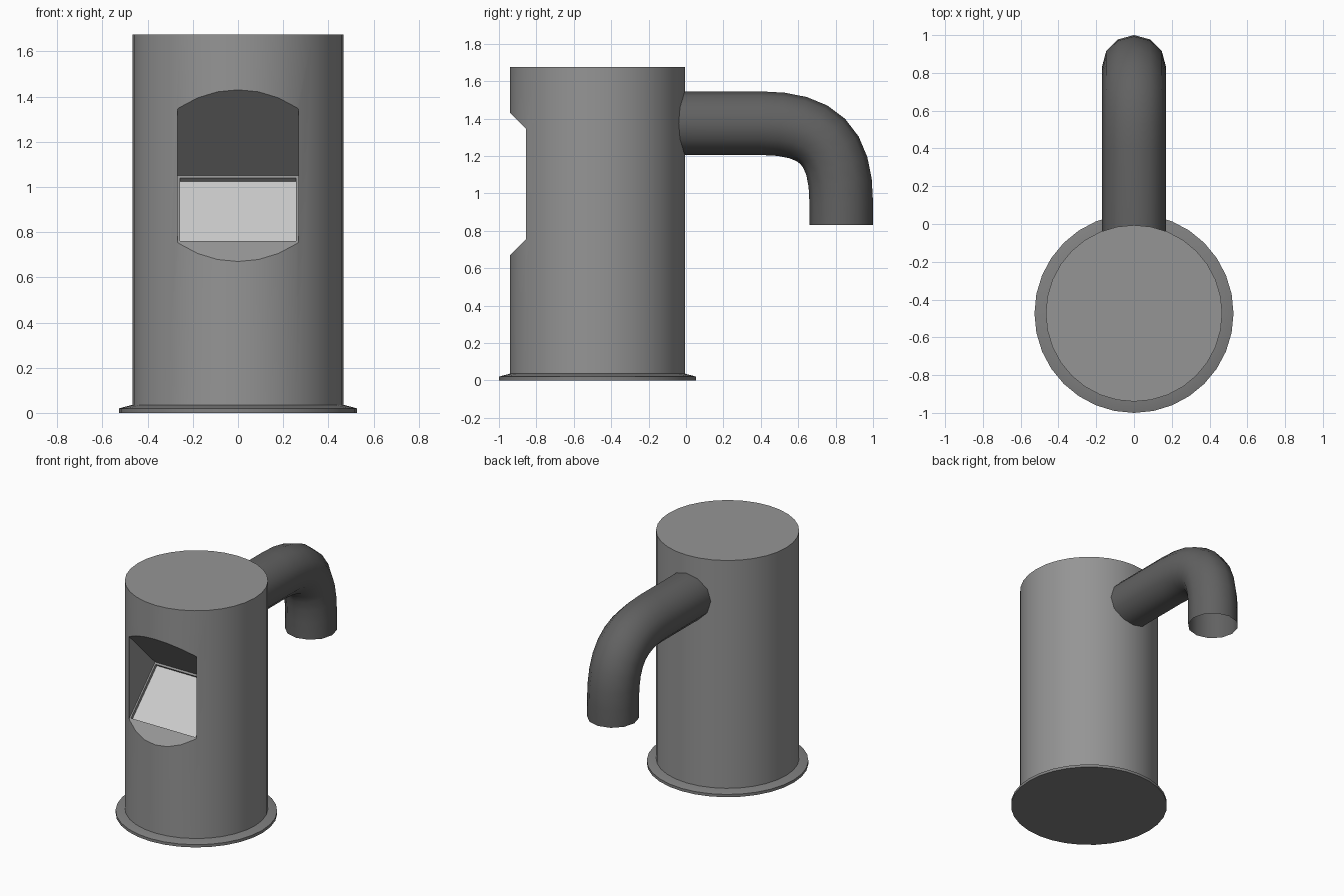
import bpy, bmesh, math
from mathutils import Vector

if "Cube" in bpy.data.objects:
    bpy.data.objects.remove(bpy.data.objects["Cube"])

CY = -0.473  # y of the body axis


def material(name, v):
    m = bpy.data.materials.new(name)
    m.diffuse_color = (v, v, v, 1)
    m.use_nodes = True
    m.node_tree.nodes["Principled BSDF"].inputs["Base Color"].default_value = m.diffuse_color
    return m


def make_object(name, bm, mat=None):
    bmesh.ops.recalc_face_normals(bm, faces=bm.faces)
    me = bpy.data.meshes.new(name)
    bm.to_mesh(me)
    bm.free()
    ob = bpy.data.objects.new(name, me)
    bpy.context.collection.objects.link(ob)
    if mat:
        me.materials.append(mat)
    return ob


def loft(name, rings, mat, caps):
    bm = bmesh.new()
    loops = [[bm.verts.new(p) for p in r] for r in rings]
    n = len(loops[0])
    for a, b in zip(loops, loops[1:]):
        for i in range(n):
            j = (i + 1) % n
            bm.faces.new((a[i], a[j], b[j], b[i]))
    if caps:
        bm.faces.new(loops[0])
        bm.faces.new(loops[-1])
    return make_object(name, bm, mat)


def lathe(name, profile, mat, n=32):
    angles = [2 * math.pi * i / n for i in range(n)]
    rings = [[(r * math.cos(a), CY + r * math.sin(a), z) for a in angles]
             for r, z in profile]
    return loft(name, rings, mat, True)


def prism(name, section, hx, mat=None):
    return loft(name, [[(x, y, z) for y, z in section] for x in (-hx, hx)], mat, True)


def activate(ob):
    bpy.ops.object.select_all(action='DESELECT')
    ob.select_set(True)
    bpy.context.view_layer.objects.active = ob


def cut(ob, cutter):
    cutter.hide_render = True
    mod = ob.modifiers.new("cut", 'BOOLEAN')
    mod.operation = 'DIFFERENCE'
    mod.solver = 'EXACT'
    mod.object = cutter
    activate(ob)
    bpy.ops.object.modifier_apply(modifier=mod.name)
    bpy.data.objects.remove(cutter)


def smooth(ob):
    activate(ob)
    bpy.ops.object.shade_smooth_by_angle(angle=math.radians(35))


body_grey = material("body_grey", 0.3)
flange_grey = material("flange_grey", 0.22)
spout_grey = material("spout_grey", 0.12)
screen_grey = material("screen_grey", 0.8)

# Base flange and cylindrical body
flange = lathe("base_flange", [(0.527, 0), (0.527, 0.02), (0.467, 0.036)], flange_grey)
body = lathe("body", [(0.467, 0.02), (0.467, 1.675)], body_grey)

# V-shaped window notch, then the shallow screen recess in its lower slope
cut(body, prism("notch_cutter", [(-0.56, 1.05), (-1.06, 1.55), (-1.06, 0.55)], 0.268))


def slope_section(outer, inner):
    # strip along the lower slope, between two depths below its surface
    return [(-0.57 + outer, 1.04 - outer), (-0.57 + inner, 1.04 - inner),
            (-0.85 + inner, 0.76 - inner), (-0.85 + outer, 0.76 - outer)]


cut(body, prism("recess_cutter", slope_section(-0.008, 0.02), 0.257))
screen = prism("screen", slope_section(0.015, 0.022), 0.257, screen_grey)

# Bent spout: an open twelve-sided tube along a curved path
p0, p1, p2, p3 = map(Vector, ((0, 0.4, 1.375), (0, 0.71, 1.375),
                              (0, 0.83, 1.256), (0, 0.83, 0.95)))
path = [(Vector((0, -0.06, 1.375)), Vector((0, 1, 0)))]
for i in range(9):
    t = i / 8
    s = 1 - t
    pos = s**3 * p0 + 3 * s * s * t * p1 + 3 * s * t * t * p2 + t**3 * p3
    tan = s * s * (p1 - p0) + 2 * s * t * (p2 - p1) + t * t * (p3 - p2)
    path.append((pos, tan.normalized()))
path.append((Vector((0, 0.83, 0.83)), Vector((0, 0, -1))))
side = Vector((1, 0, 0))
rings = []
for pos, tan in path:
    up = side.cross(tan)
    rings.append([pos + 0.17 * (math.cos(a) * side + math.sin(a) * up)
                  for a in (math.pi * k / 6 for k in range(12))])
spout = loft("spout", rings, spout_grey, False)

for ob in (body, flange, spout):
    smooth(ob)
